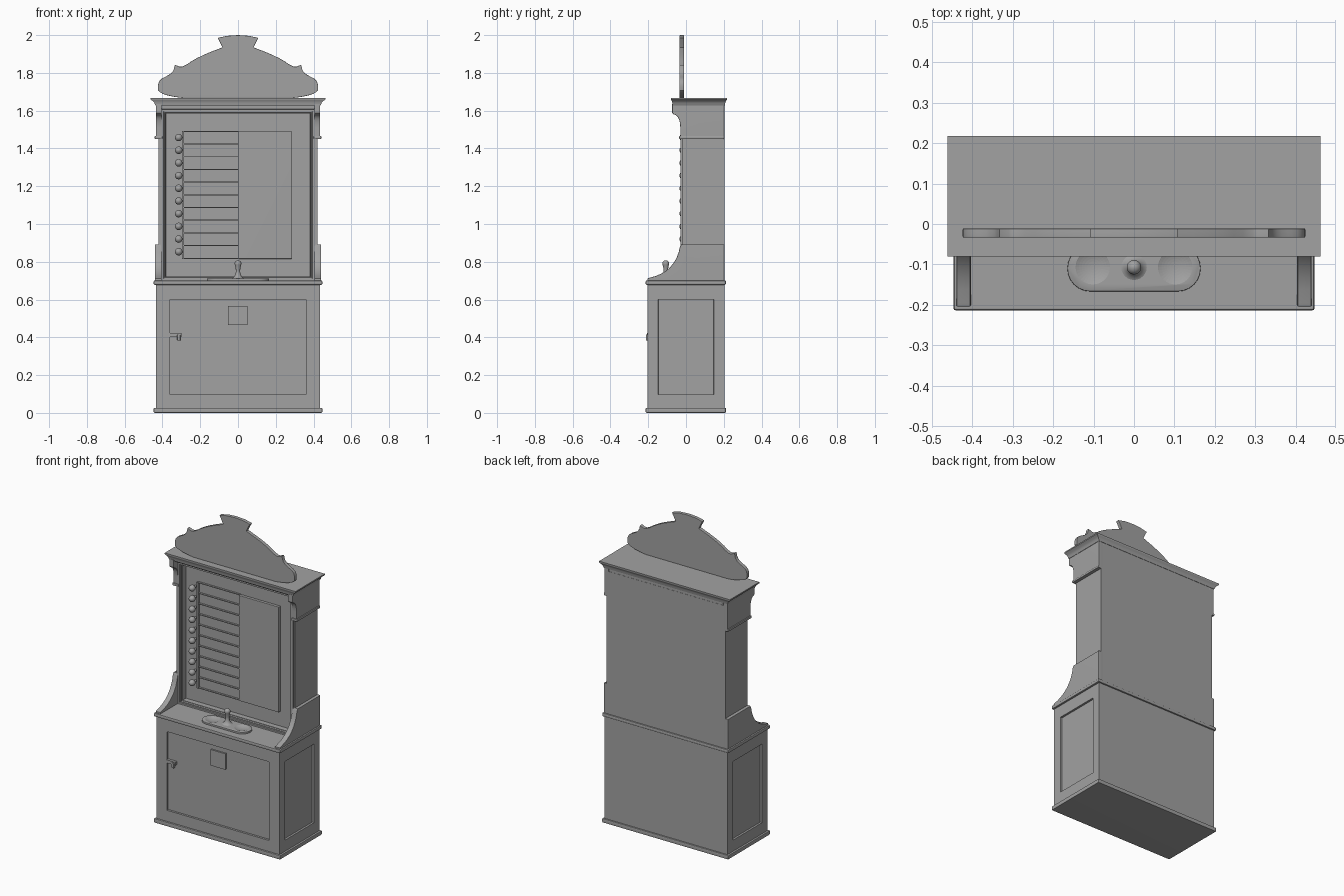
import bpy, bmesh, math
from mathutils import Vector, Matrix

if "Cube" in bpy.data.objects:
    bpy.data.objects.remove(bpy.data.objects["Cube"], do_unlink=True)

GREY = (0.36, 0.36, 0.36, 1.0)
mat = bpy.data.materials.new("plain grey")
mat.use_nodes = True
mat.diffuse_color = GREY
mat.node_tree.nodes["Principled BSDF"].inputs["Base Color"].default_value = GREY


def finish(name, bm, smooth=False):
    bmesh.ops.recalc_face_normals(bm, faces=bm.faces)
    me = bpy.data.meshes.new(name)
    bm.to_mesh(me)
    bm.free()
    me.materials.append(mat)
    ob = bpy.data.objects.new(name, me)
    bpy.context.collection.objects.link(ob)
    if smooth:
        bpy.ops.object.select_all(action='DESELECT')
        ob.select_set(True)
        bpy.context.view_layer.objects.active = ob
        bpy.ops.object.shade_smooth_by_angle(angle=math.radians(35))
        ob.modifiers.new("even_shading", 'WEIGHTED_NORMAL').keep_sharp = True
    return ob


def box_bm(x0, x1, y0, y1, z0, z1):
    bm = bmesh.new()
    bmesh.ops.create_cube(bm, size=1)
    for v in bm.verts:
        v.co = (x1 if v.co.x > 0 else x0, y1 if v.co.y > 0 else y0, z1 if v.co.z > 0 else z0)
    return bm


def box(name, *dims, round_edge=0):
    bm = box_bm(*dims)
    if round_edge:
        bmesh.ops.bevel(bm, geom=list(bm.edges), offset=round_edge, segments=2,
                        profile=0.5, affect='EDGES')
    return finish(name, bm, round_edge > 0)


def prism(name, pts, place, direction, round_edge):
    """Extrude a closed 2D outline; place maps (a, b) to 3D."""
    bm = bmesh.new()
    face = bm.faces.new([bm.verts.new(place(a, b)) for a, b in pts])
    ext = bmesh.ops.extrude_face_region(bm, geom=[face])
    bmesh.ops.translate(bm, vec=direction, verts=[g for g in ext["geom"] if isinstance(g, bmesh.types.BMVert)])
    caps = [e for f in bm.faces if len(f.verts) > 4 for e in f.edges]
    bmesh.ops.bevel(bm, geom=caps, offset=round_edge, segments=2, profile=0.5, affect='EDGES')
    return finish(name, bm, True)


def lathe(name, profile, matrix, steps=24):
    bm = bmesh.new()
    vs = [bm.verts.new((r, 0, z)) for r, z in profile]
    es = [bm.edges.new(p) for p in zip(vs, vs[1:])]
    bmesh.ops.spin(bm, geom=vs + es, cent=(0, 0, 0), axis=(0, 0, 1), angle=math.tau, steps=steps)
    bmesh.ops.remove_doubles(bm, verts=bm.verts, dist=0.0002)
    bmesh.ops.transform(bm, matrix=matrix, verts=bm.verts)
    return finish(name, bm, True)


def curve(p, c, q, n=8):
    """Quadratic arc from p to q pulled towards c."""
    p, c, q = Vector(p), Vector(c), Vector(q)
    return [tuple(p * (1 - t) ** 2 + c * 2 * t * (1 - t) + q * t * t) for t in (i / n for i in range(n + 1))]


def ball(radius, z, start, n=8):
    """Profile of a ball from an angle up to its pole."""
    angles = (start + (math.pi / 2 - start) * i / n for i in range(n + 1))
    return [(radius * math.cos(t), z + radius * math.sin(t)) for t in angles]


# Lower cabinet with sunk door and side panels
bm = box_bm(-0.435, 0.435, -0.203, 0.203, 0.01, 0.69)
for f in [f for f in bm.faces if f.normal.y < -0.5 or abs(f.normal.x) > 0.5]:
    bmesh.ops.inset_individual(bm, faces=[f], thickness=0.05)
    for v in f.verts:
        v.co.z = 0.6 if v.co.z > 0.35 else 0.098
        if f.normal.y < -0.5:
            v.co.x = math.copysign(0.361, v.co.x)
        else:
            v.co.y = math.copysign(0.147, v.co.y)
    bmesh.ops.inset_individual(bm, faces=[f], thickness=0.0003, depth=-0.013)
finish("lower_cabinet", bm)
box("plinth", -0.447, 0.447, -0.214, 0.212, 0, 0.027, round_edge=0.006)
box("counter_top", -0.447, 0.447, -0.214, 0.212, 0.678, 0.701, round_edge=0.007)

# Door fittings
box("door_plate", -0.053, 0.05, -0.2, -0.185, 0.465, 0.567)
box("latch_bar", -0.365, -0.298, -0.207, -0.185, 0.402, 0.422)
box("latch_knob", -0.322, -0.305, -0.213, -0.2, 0.382, 0.415, round_edge=0.004)

# Upper case with stepped frame around a deep-set board
bm = box_bm(-0.41, 0.41, -0.028, 0.204, 0.695, 1.612)
front = [f for f in bm.faces if f.normal.y < -0.5]
for width, depth in ((0.022, 0), (0.003, -0.006), (0.006, 0), (0.003, -0.01), (0.004, 0), (0.002, -0.032)):
    bmesh.ops.inset_individual(bm, faces=front, thickness=width, depth=depth)
finish("upper_case", bm)
box("header", -0.405, 0.405, -0.04, 0.203, 1.607, 1.635, round_edge=0.003)

# Side brackets, mirrored
low = [(0.203, 0.7), (-0.205, 0.7), (-0.205, 0.711)]
low += curve((-0.195, 0.715), (-0.055, 0.745), (-0.032, 0.88)) + [(-0.024, 0.892), (0.203, 0.892)]
high = [(0.203, 1.455), (-0.03, 1.455)]
high += curve((-0.03, 1.51), (-0.032, 1.575), (-0.065, 1.58)) + [(-0.073, 1.588), (-0.073, 1.635), (0.203, 1.635)]
for side, label in ((1, "left"), (-1, "right")):
    def at(a, b, s=side):
        return (s * 0.404, a, b)
    prism(label + "_lower_bracket", low, at, (side * 0.036, 0, 0), 0.005)
    prism(label + "_upper_bracket", high, at, (side * 0.031, 0, 0), 0.003)
    x0, x1 = sorted((side * 0.4, side * 0.441))
    box(label + "_bracket_foot", x0, x1, -0.036, 0.203, 1.45, 1.466, round_edge=0.004)
    x0, x1 = sorted((side * 0.4, side * 0.42))
    box(label + "_side_panel", x0, x1, -0.022, 0.203, 0.88, 1.46)

# Flared cornice made of stacked, widening outlines
bm = bmesh.new()
rings = []
for grow, z in ((0, 1.628), (0.004, 1.636), (0.006, 1.642), (0.012, 1.65), (0.021, 1.656), (0.025, 1.66), (0.025, 1.668)):
    x, y0, y1 = 0.437 + grow, -0.07 - grow * 0.4, 0.205 + grow * 0.5
    rings.append([bm.verts.new((a, b, z)) for a, b in ((-x, y0), (x, y0), (x, y1), (-x, y1))])
for a, b in zip(rings, rings[1:]):
    for i in range(4):
        j = (i + 1) % 4
        bm.faces.new((a[i], a[j], b[j], b[i]))
bm.faces.new(rings[0])
bm.faces.new(rings[-1])
finish("cornice", bm, True)

# Shaped crest
half = [(0, 2.0), (0.06, 1.996), (0.108, 1.985), (0.092, 1.955), (0.083, 1.935)]
half += curve((0.1, 1.928), (0.22, 1.885), (0.27, 1.845), 5) + [(0.295, 1.833), (0.31, 1.833), (0.333, 1.843)]
half += curve((0.337, 1.832), (0.34, 1.8), (0.38, 1.782), 5) + curve((0.39, 1.777), (0.425, 1.762), (0.424, 1.725), 5)
half += curve((0.423, 1.708), (0.41, 1.68), (0.29, 1.667), 5)
outline = half + [(-x, z) for x, z in reversed(half[1:])]
prism("crest", outline, lambda a, b: (a, -0.034, b), (0, 0.023, 0), 0.003)

# Scoring board: ledges, bead rail, beads on stems and raised slate
STEP = 0.0672
for i in range(11):
    z = 0.816 + i * STEP
    box(f"ledge_{i + 1}", -0.29, 0.004, 0.008, 0.024, z, z + 0.005)
stem = [(0.007, -0.022), (0.007, 0.012)] + ball(0.02, 0.03, -1.2)
for i in range(10):
    place = Matrix.Translation((-0.314, 0.015, 0.853 + i * STEP)) @ Matrix.Rotation(math.pi / 2, 4, 'X')
    lathe(f"bead_{i + 1}", stem, place)
box("bead_rail", -0.296, -0.286, 0.004, 0.024, 0.816, 1.493)
box("slate", 0.002, 0.286, 0.003, 0.024, 0.816, 1.49, round_edge=0.003)

# Tray with two shallow dishes
pill = [(s * (0.108 + 0.057 * math.cos(t)), -0.11 + s * 0.057 * math.sin(t))
        for s in (1, -1) for t in (math.pi * (i / 12 - 0.5) for i in range(13))]
tray = prism("tray", pill, lambda a, b: (a, b, 0.699), (0, 0, 0.013), 0.002)
cutters = []
for x in (-0.102, 0.102):
    bm = bmesh.new()
    bmesh.ops.create_uvsphere(bm, u_segments=32, v_segments=48, radius=0.106,
                              matrix=Matrix.Translation((x, -0.107, 0.809)))
    cutter = finish("dish_cutter", bm)
    cutter.hide_render = True
    cutters.append(cutter)
    mod = tray.modifiers.new("dish", 'BOOLEAN')
    mod.operation, mod.object = 'DIFFERENCE', cutter
carved = bpy.data.meshes.new_from_object(tray.evaluated_get(bpy.context.evaluated_depsgraph_get()))
tray.modifiers.clear()
tray.data = carved
for cutter in cutters:
    bpy.data.objects.remove(cutter, do_unlink=True)

# Turned handle on the tray
knob = curve((0.04, 0.709), (0.012, 0.715), (0.011, 0.755)) + [(0.014, 0.772)] + ball(0.018, 0.79, -0.4)
lathe("tray_handle", knob, Matrix.Translation((0, -0.107, 0)))
